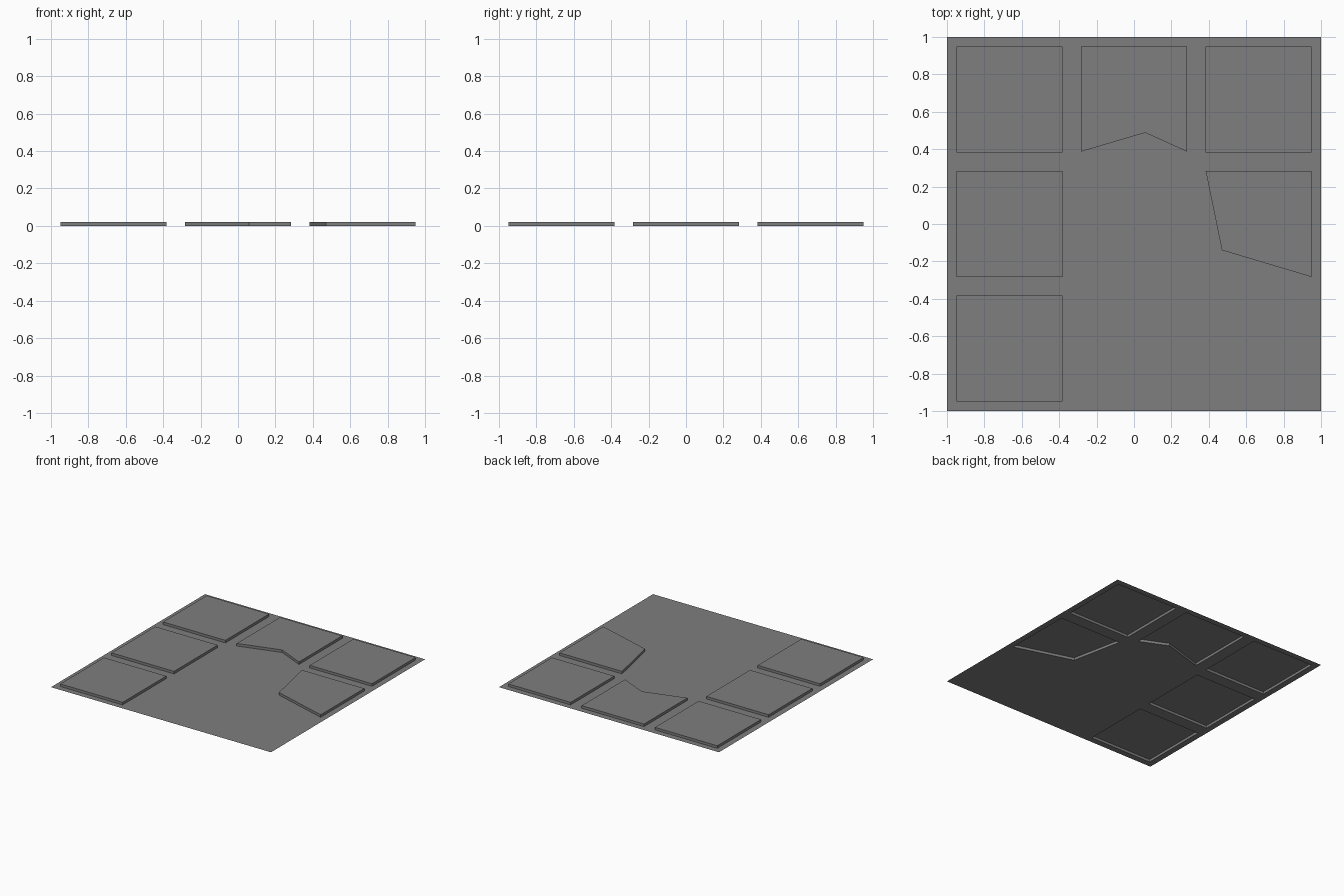
import bpy
from mathutils import Vector
from mathutils.geometry import tessellate_polygon

if "Cube" in bpy.data.objects:
    bpy.data.objects.remove(bpy.data.objects["Cube"])

HEIGHT = 0.021
A, B, C = 0.95, 0.3833, 0.2833   # outer margin and gap lines of the 3 x 3 layout


def rect(x0, x1, y0, y1):
    return [(x0, y0), (x1, y0), (x1, y1), (x0, y1)]


# panel outlines, counter-clockwise
panels = [rect(-A, -B, y0, y1) for y0, y1 in ((-A, -B), (-C, C), (B, A))]
panels.append(rect(B, A, B, A))
# back panel with a notched front edge
panels.append([(-C, 0.387), (0.06, 0.488), (C, 0.387), (C, A), (-C, A)])
# right panel with a cut front-left corner
panels.append([(0.47, -0.14), (A, -C), (A, C), (B, C)])

# base sheet with an opening under each panel
loops = [rect(-1, 1, -1, 1)] + panels
verts = [Vector((x, y, 0)) for loop in loops for x, y in loop]
faces = []
for tri in tessellate_polygon([[Vector((x, y, 0)) for x, y in l] for l in loops]):
    a, b, c = (verts[i] for i in tri)
    area = (b - a).cross(c - a).z
    if abs(area) > 1e-9:
        faces.append(tuple(tri) if area > 0 else tuple(reversed(tri)))

# raised panels: side walls and top, hollow underneath
start = 4
for loop in panels:
    n, top = len(loop), len(verts)
    verts += [Vector((x, y, HEIGHT)) for x, y in loop]
    for i in range(n):
        j = (i + 1) % n
        faces.append((start + i, start + j, top + j, top + i))
    faces.append(tuple(range(top, top + n)))
    start += n

mesh = bpy.data.meshes.new("embossed_panel_sheet")
mesh.from_pydata(verts, [], faces)
mesh.update()
grey = bpy.data.materials.new("mid grey")
grey.diffuse_color = (0.21, 0.21, 0.21, 1)
grey.use_nodes = True
grey.node_tree.nodes["Principled BSDF"].inputs["Base Color"].default_value = grey.diffuse_color
mesh.materials.append(grey)
bpy.context.collection.objects.link(bpy.data.objects.new("embossed_panel_sheet", mesh))
